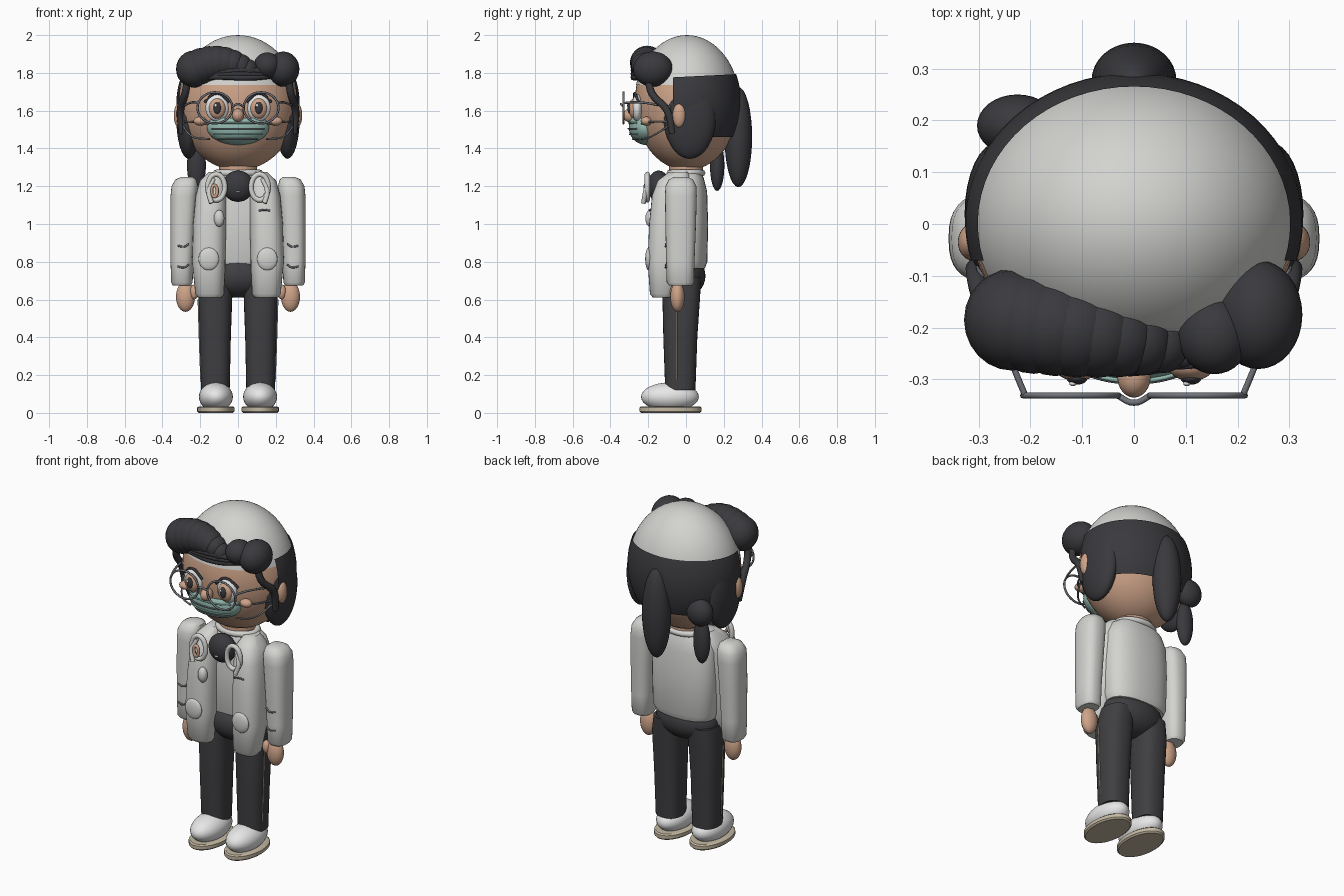
import bpy, bmesh
from math import sin, cos, pi, sqrt, copysign
from mathutils import Vector

cube = bpy.data.objects.get("Cube")
if cube:
    bpy.data.objects.remove(cube, do_unlink=True)


def material(name, r, g, b):
    m = bpy.data.materials.new(name)
    m.use_nodes = True
    m.diffuse_color = (r, g, b, 1)
    bsdf = next(n for n in m.node_tree.nodes if n.type == 'BSDF_PRINCIPLED')
    bsdf.inputs['Base Color'].default_value = (r, g, b, 1)
    bsdf.inputs['Roughness'].default_value = 0.7
    return m


CLOTH = material("cloth_white", .65, .65, .63)
SHOE = material("shoe_white", .8, .8, .8)
BLACK = material("hair_black", .042, .041, .047)
TROUSER = material("trouser_black", .05, .048, .053)
SKIN = material("skin", .62, .37, .25)
TEAL = material("mask_teal", .3, .5, .44)
SOLE = material("sole_tan", .55, .48, .36)
METAL = material("metal_grey", .16, .17, .19)
SIDES = ((1, "left"), (-1, "right"))


def finish(name, bm, mat):
    bmesh.ops.recalc_face_normals(bm, faces=bm.faces)
    me = bpy.data.meshes.new(name)
    bm.to_mesh(me)
    bm.free()
    me.materials.append(mat)
    ob = bpy.data.objects.new(name, me)
    bpy.context.scene.collection.objects.link(ob)
    bpy.ops.object.select_all(action='DESELECT')
    ob.select_set(True)
    bpy.context.view_layer.objects.active = ob
    bpy.ops.object.shade_smooth_by_angle(angle=.7)
    return ob


def ball(name, c, r, mat, cuts=(), seg=32):
    """Ellipsoid, optionally trimmed by (point, outward normal) planes."""
    bm = bmesh.new()
    bmesh.ops.create_uvsphere(bm, u_segments=seg, v_segments=seg // 2, radius=1)
    for v in bm.verts:
        v.co = Vector((c[i] + v.co[i] * r[i] for i in range(3)))
    for p, n in cuts:
        bmesh.ops.bisect_plane(bm, geom=bm.verts[:] + bm.edges[:] + bm.faces[:],
                               plane_co=p, plane_no=n, clear_outer=True)
    return finish(name, bm, mat)


def loft(name, rings, mat, power=2.0, seg=32):
    """Skin stacked super-ellipse rings given as (z, cx, cy, rx, ry)."""
    bm = bmesh.new()
    loops = []
    for z, cx, cy, rx, ry in rings:
        loop = []
        for i in range(seg):
            a = 2 * pi * i / seg
            x = copysign(abs(cos(a)) ** (2 / power), cos(a))
            y = copysign(abs(sin(a)) ** (2 / power), sin(a))
            loop.append(bm.verts.new((cx + rx * x, cy + ry * y, z)))
        loops.append(loop)
    for lo, hi in zip(loops, loops[1:]):
        for i in range(seg):
            j = (i + 1) % seg
            bm.faces.new((lo[i], lo[j], hi[j], hi[i]))
    bm.faces.new(loops[0])
    bm.faces.new(loops[-1])
    return finish(name, bm, mat)


def tube(name, pts, r, mat, closed=False):
    cu = bpy.data.curves.new(name, 'CURVE')
    cu.dimensions = '3D'
    cu.bevel_depth = r
    cu.bevel_resolution = 2
    cu.resolution_u = 5
    cu.use_fill_caps = True
    sp = cu.splines.new('BEZIER')
    sp.bezier_points.add(len(pts) - 1)
    for b, p in zip(sp.bezier_points, pts):
        b.co = p
        b.handle_left_type = b.handle_right_type = 'AUTO'
    sp.use_cyclic_u = closed
    cu.materials.append(mat)
    ob = bpy.data.objects.new(name, cu)
    bpy.context.scene.collection.objects.link(ob)
    return ob


def oval(c, rx, rz, n=12):
    return [(c[0] + rx * cos(2 * pi * i / n), c[1], c[2] + rz * sin(2 * pi * i / n))
            for i in range(n)]


# Head, cap and hair shell
HEAD, HR = Vector((0, .005, 1.64)), Vector((.315, .277, .356))
ball("head", HEAD, HR, SKIN, seg=48)
ball("cap", HEAD, HR * 1.011, CLOTH, [((0, 0, 1.735), (0, 0, -1))], seg=64)
ball("back_hair", HEAD, HR * 1.035, BLACK,
     [((0, .1, 1.785), (0, -.05, 1)), ((0, 0, 1.46), (0, 0, -1)),
      ((0, -.07, 1.6), (0, -1, 0))], seg=64)
ball("long_tail", (0, .277, 1.46), (.082, .073, .265), BLACK)
ball("small_bun", (-.225, .19, 1.49), (.078, .06, .08), BLACK)
ball("small_tail", (-.22, .165, 1.31), (.05, .038, .135), BLACK)

# Rolled fringe made of overlapping balls
for i in range(8):
    t = i / 7
    r = .098 - .045 * t * t
    ball(f"fringe_roll_{i + 1}", (-.235 + .29 * t, -.185 - .05 * t,
         1.82 + .035 * sin(pi * t)), (r * .95, r, r), BLACK, seg=24)
ball("fringe_bun_outer", (.24, -.175, 1.82), (.085, .105, .093), BLACK)
ball("fringe_bun_inner", (.155, -.215, 1.84), (.07, .075, .068), BLACK)
for k in range(3):
    tube(f"fringe_strand_{k + 1}", [(-.22, -.2, 1.775), (-.1, -.265, 1.78 + .012 * k),
         (.06, -.27, 1.775 + .02 * k), (.22, -.2, 1.79)], .016, BLACK)

for s, side in SIDES:
    # Side hair, ears, cheeks
    ball(side + "_side_hair", (s * .262, .02, 1.565), (.065, .138, .22), BLACK)
    tube(side + "_front_lock", [(s * .265, -.2, 1.77), (s * .28, -.18, 1.69),
         (s * .305, -.1, 1.6), (s * .295, -.07, 1.48)], .02, BLACK)
    ball(side + "_ear", (s * .31, -.035, 1.575), (.03, .036, .066), SKIN)
    ball(side + "_cheek", (s * .2, -.21, 1.545), (.036, .03, .024), SKIN, seg=16)
    # Eyes
    ball(side + "_eye", (s * .11, -.258, 1.615), (.062, .03, .072), SHOE)
    ball(side + "_iris", (s * .11, -.275, 1.612), (.044, .028, .054), SKIN)
    ball(side + "_pupil", (s * .11, -.298, 1.615), (.02, .012, .032), BLACK)
    ball(side + "_eye_glint", (s * .11 - .008, -.308, 1.628), (.007, .005, .009), SHOE, seg=12)
    tube(side + "_lash", [(s * .045, -.272, 1.645), (s * .11, -.272, 1.692),
                          (s * .178, -.25, 1.645)], .007, BLACK)
    # Glasses
    tube(side + "_rim", oval((s * .122, -.331, 1.615), .092, .082), .006, METAL, True)
    tube(side + "_temple", [(s * .21, -.331, 1.64), (s * .235, -.27, 1.645),
                            (s * .3, -.08, 1.62)], .006, METAL)
    # Mask ear loops
    for z in (1.45, 1.53):
        tube(f"{side}_mask_strap_{z}", [(s * .15, -.235, z), (s * .235, -.19, z + .01),
             (s * .305, -.06, 1.54)], .005, METAL)
tube("glasses_bridge", [(-.032, -.331, 1.62), (0, -.345, 1.635), (.032, -.331, 1.62)], .006, METAL)
ball("nose", (0, -.295, 1.575), (.032, .04, .036), SKIN)

# Pleated face mask
ball("mask", (0, -.21, 1.512), (.165, .093, .094), TEAL, [((0, -.2, 1.56), (0, 0, 1))])
for k, z in enumerate((1.535, 1.505, 1.475, 1.45)):
    h = sqrt(1 - ((z - 1.512) / .094) ** 2)
    tube(f"mask_pleat_{k + 1}", [(.165 * h * sin(a), -.212 - .093 * h * cos(a), z)
         for a in (-1, -.5, 0, .5, 1)], .0045, METAL if k % 2 else TEAL)

# Torso, neck and trousers seat
loft("neck", [(1.24, 0, 0, .1, .09), (1.31, 0, 0, .1, .09)], SKIN)
loft("shirt", [(.765, 0, 0, .18, .1), (.8, 0, 0, .195, .113), (1.0, 0, 0, .2, .117),
               (1.17, 0, 0, .195, .112), (1.24, 0, 0, .17, .095), (1.275, 0, 0, .12, .08)],
     CLOTH, 2.4)
tube("collar", [(.115 * cos(k * pi / 6), .085 * sin(k * pi / 6), 1.27) for k in range(12)],
     .018, CLOTH, True)
ball("trouser_seat", (0, -.015, .725), (.19, .118, .115), TROUSER)
ball("chest_ball", (0, -.145, 1.2), (.083, .06, .083), BLACK)
ball("chest_ball_pin", (0, -.204, 1.17), (.012, .006, .005), SHOE, seg=12)

for s, side in SIDES:
    # Open jacket front
    loft(side + "_jacket_front",
         [(.61, s * .15, -.125, .06, .05), (.63, s * .15, -.125, .076, .066),
          (.8, s * .155, -.105, .088, .098), (1.0, s * .15, -.09, .088, .105),
          (1.15, s * .142, -.075, .082, .105), (1.23, s * .132, -.06, .07, .09),
          (1.275, s * .12, -.04, .035, .05)], CLOTH, 2.5)
    ball(side + "_pocket", (s * .155, -.198, .815), (.054, .018, .06), CLOTH)
    tube(side + "_cord_loop", oval((s * .115, -.205, 1.195), .045, .068), .014, CLOTH, True)
    tube(side + "_cord_end", [(s * .13, -.2, 1.24), (s * .155, -.215, 1.17),
                              (s * .14, -.225, 1.11)], .013, CLOTH)
    # Sleeves with cuffs and creases, hands
    loft(side + "_sleeve",
         [(.675, s * .297, -.03, .048, .06), (.69, s * .297, -.03, .057, .072),
          (.8, s * .297, -.03, .06, .075), (1.0, s * .292, -.028, .066, .081),
          (1.15, s * .286, -.027, .071, .084), (1.2, s * .282, -.027, .07, .082),
          (1.235, s * .276, -.027, .056, .064), (1.25, s * .27, -.027, .03, .036)],
         CLOTH, 2.5)
    for z in (.77, .88):
        tube(f"{side}_sleeve_crease_{z}", [(s * .26, -.105, z + .015), (s * .285, -.108, z),
             (s * .32, -.105, z + .005)], .005, METAL)
    ball(side + "_hand", (s * .278, -.045, .615), (.05, .038, .08), SKIN)
    ball(side + "_thumb", (s * .232, -.06, .64), (.024, .025, .04), SKIN, seg=16)
    # Legs with side seams
    loft(side + "_leg",
         [(.12, s * .12, -.03, .076, .08), (.4, s * .121, -.03, .083, .09),
          (.62, s * .12, -.025, .09, .1), (.72, s * .11, -.02, .085, .1)], TROUSER, 2.5)
    tube(side + "_leg_seam", [(s * .196, -.05, .18), (s * .204, -.05, .4),
                              (s * .21, -.05, .6)], .004, SOLE)
    # Shoes
    ball(side + "_shoe", (s * .117, -.085, .085), (.09, .153, .076), SHOE)
    loft(side + "_sole", [(0, s * .117, -.082, .09, .155), (.008, s * .117, -.082, .099, .163),
                          (.028, s * .117, -.082, .099, .163),
                          (.035, s * .117, -.082, .09, .155)], SOLE)

# Badges on the jacket
tube("ribbon_badge", oval((-.125, -.215, 1.175), .015, .03, 8), .009, SKIN, True)
ball("drop_badge", (-.1, -.19, 1.03), (.028, .025, .045), CLOTH, seg=16)
tube("jacket_stitch", [(.11, -.192, 1.07), (.14, -.193, 1.075), (.17, -.187, 1.07)], .005, METAL)
